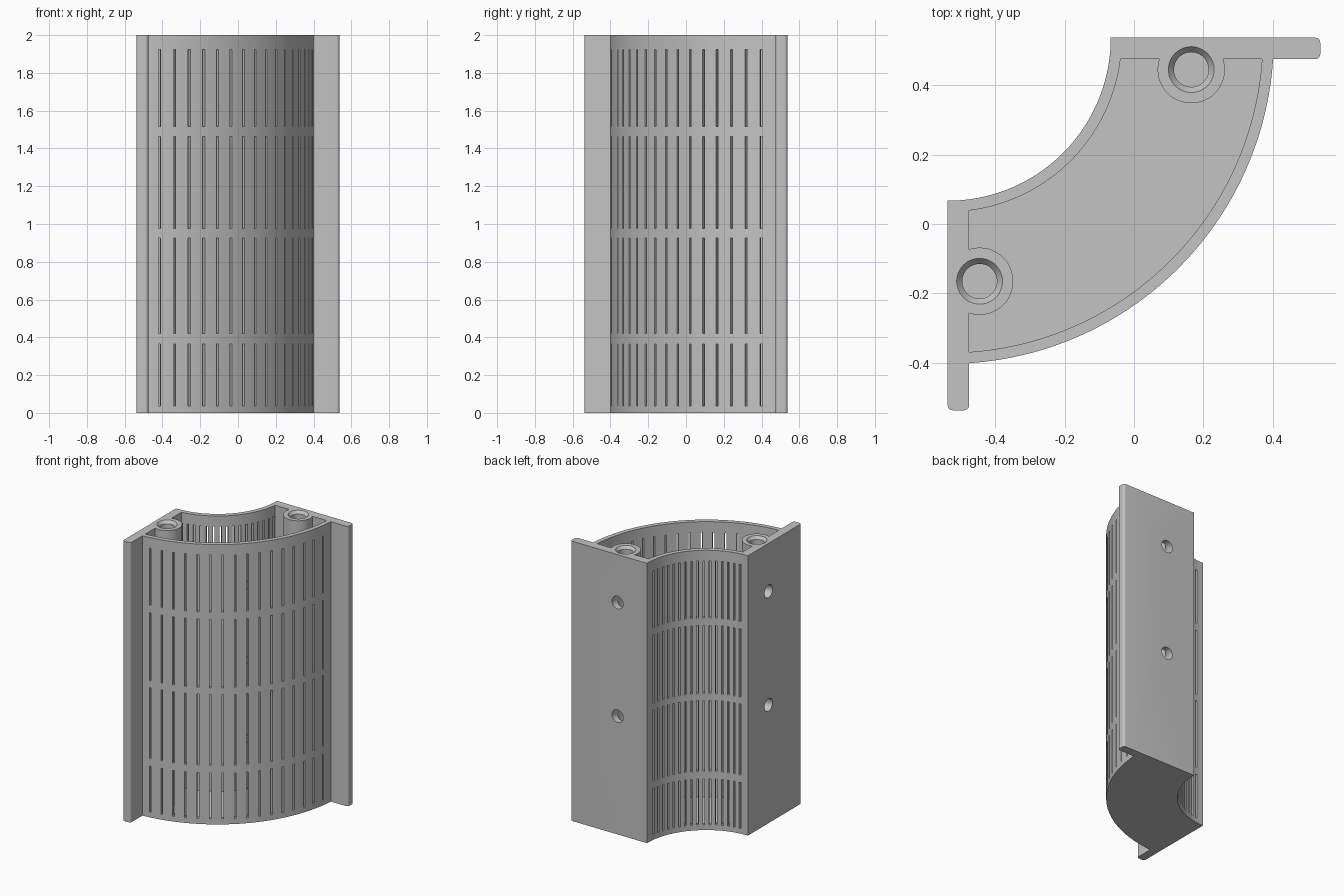
import bpy, bmesh, math
from mathutils import Matrix, Vector

if "Cube" in bpy.data.objects:
    bpy.data.objects.remove(bpy.data.objects["Cube"], do_unlink=True)

HALF = 0.537          # half footprint; arc centre sits in the back right corner
CENTRE = Vector((-HALF, HALF, 0))
HEIGHT, FLOOR = 2.0, 0.032
PLATE = 0.062         # mounting plate thickness
R_IN, R_OUT, WALL = 0.47, 0.94, 0.032
BOSSES = [(0.702, -0.092), (0.092, -0.702)]

grey = bpy.data.materials.new("plain grey")
grey.use_nodes = True
grey.diffuse_color = (0.55, 0.55, 0.55, 1)
grey.node_tree.nodes["Principled BSDF"].inputs["Base Color"].default_value = grey.diffuse_color


def make(name, bm):
    bmesh.ops.recalc_face_normals(bm, faces=bm.faces)
    mesh = bpy.data.meshes.new(name)
    bm.to_mesh(mesh)
    bm.free()
    ob = bpy.data.objects.new(name, mesh)
    ob.location = CENTRE
    ob.data.materials.append(grey)
    bpy.context.collection.objects.link(ob)
    return ob


def prism(name, outline, z0, z1):
    bm = bmesh.new()
    face = bm.faces.new([bm.verts.new((x, y, z0)) for x, y in outline])
    top = bmesh.ops.extrude_face_region(bm, geom=[face])["geom"]
    verts = [v for v in top if isinstance(v, bmesh.types.BMVert)]
    bmesh.ops.translate(bm, vec=(0, 0, z1 - z0), verts=verts)
    return make(name, bm)


def arc(cx, cy, r, a0, a1, steps):
    angles = [a0 + (a1 - a0) * i / steps for i in range(steps + 1)]
    return [(cx + r * math.cos(a), cy + r * math.sin(a)) for a in angles]


def wall_arc(r, inset, steps=64):
    # quarter arc ending at a given distance from both plates' backs
    a = math.asin(inset / r)
    return arc(0, 0, r, -math.pi / 2 + a, -a, steps)


def add_cone(bm, r0, r1, depth, matrix):
    bmesh.ops.create_cone(bm, cap_ends=True, segments=48, radius1=r0, radius2=r1,
                          depth=depth, matrix=matrix)


def boolean(target, cutter, operation="DIFFERENCE"):
    mod = target.modifiers.new("cut", "BOOLEAN")
    mod.operation, mod.solver, mod.object = operation, "EXACT", cutter
    bpy.context.view_layer.update()
    bpy.ops.object.select_all(action="DESELECT")
    bpy.context.view_layer.objects.active = target
    target.select_set(True)
    bpy.ops.object.modifier_apply(modifier=mod.name)
    bpy.data.objects.remove(cutter, do_unlink=True)


# Housing: two curved walls and two plates with rounded flange ends
END, RND, Q = 2 * HALF, 0.015, math.pi / 2
outline = wall_arc(R_IN, 0)
outline += arc(END - RND, -RND, RND, Q, 0, 5)
outline += arc(END - RND, -PLATE + RND, RND, 0, -Q, 5)
outline += wall_arc(R_OUT, PLATE)[::-1]
outline += arc(PLATE - RND, -END + RND, RND, 0, -Q, 5)
outline += arc(RND, -END + RND, RND, -Q, -2 * Q, 5)
housing = prism("curved_slotted_housing", outline, 0, HEIGHT)

# Hollow interior, leaving the floor and the two screw bosses
cavity = prism("cavity_cutter",
               wall_arc(R_IN + WALL, PLATE) + wall_arc(R_OUT - WALL, PLATE)[::-1],
               FLOOR, HEIGHT + 0.1)
for x, y in BOSSES:
    bm = bmesh.new()
    add_cone(bm, 0.097, 0.097, 3, Matrix.Translation((x, y, 1)))
    boolean(cavity, make("boss_cutter", bm))
boolean(housing, cavity)

# Boss bores with countersunk mouths
for x, y in BOSSES:
    bm = bmesh.new()
    add_cone(bm, 0.05, 0.05, HEIGHT, Matrix.Translation((x, y, FLOOR + HEIGHT / 2)))
    boolean(housing, make("bore_cutter", bm))
    bm = bmesh.new()
    add_cone(bm, 0.05, 0.082, 0.04, Matrix.Translation((x, y, HEIGHT)))
    boolean(housing, make("countersink_cutter", bm))

# Mounting holes through the flat plates into the bores
bm = bmesh.new()
for z in (0.845, 1.657):
    for (x, y), axis in zip(BOSSES, "XY"):
        place = Vector((x, 0, z)) if axis == "X" else Vector((0, y, z))
        add_cone(bm, 0.045, 0.045, 0.16,
                 Matrix.Translation(place) @ Matrix.Rotation(Q, 4, axis))
boolean(housing, make("mounting_hole_cutter", bm))

# Four rows of vertical slots through each curved wall
ROWS = [(0.037, 0.366), (0.419, 0.927), (0.975, 1.463), (1.515, 1.924)]
for radius in (R_IN + WALL / 2, R_OUT - WALL / 2):
    bm = bmesh.new()
    for i in range(16):
        turn = Matrix.Rotation(math.radians(7.4 + 4.94 * i) - Q, 4, "Z")
        for z0, z1 in ROWS:
            bmesh.ops.create_cube(bm, size=1, matrix=turn
                                  @ Matrix.Translation((radius, 0, (z0 + z1) / 2))
                                  @ Matrix.Diagonal((WALL * 1.6, 0.012, z1 - z0, 1)))
    boolean(housing, make("slot_cutter", bm))

# Smooth curves with crisp edges
bpy.ops.object.select_all(action="DESELECT")
housing.select_set(True)
bpy.context.view_layer.objects.active = housing
bpy.ops.object.shade_smooth_by_angle(angle=math.radians(30))
